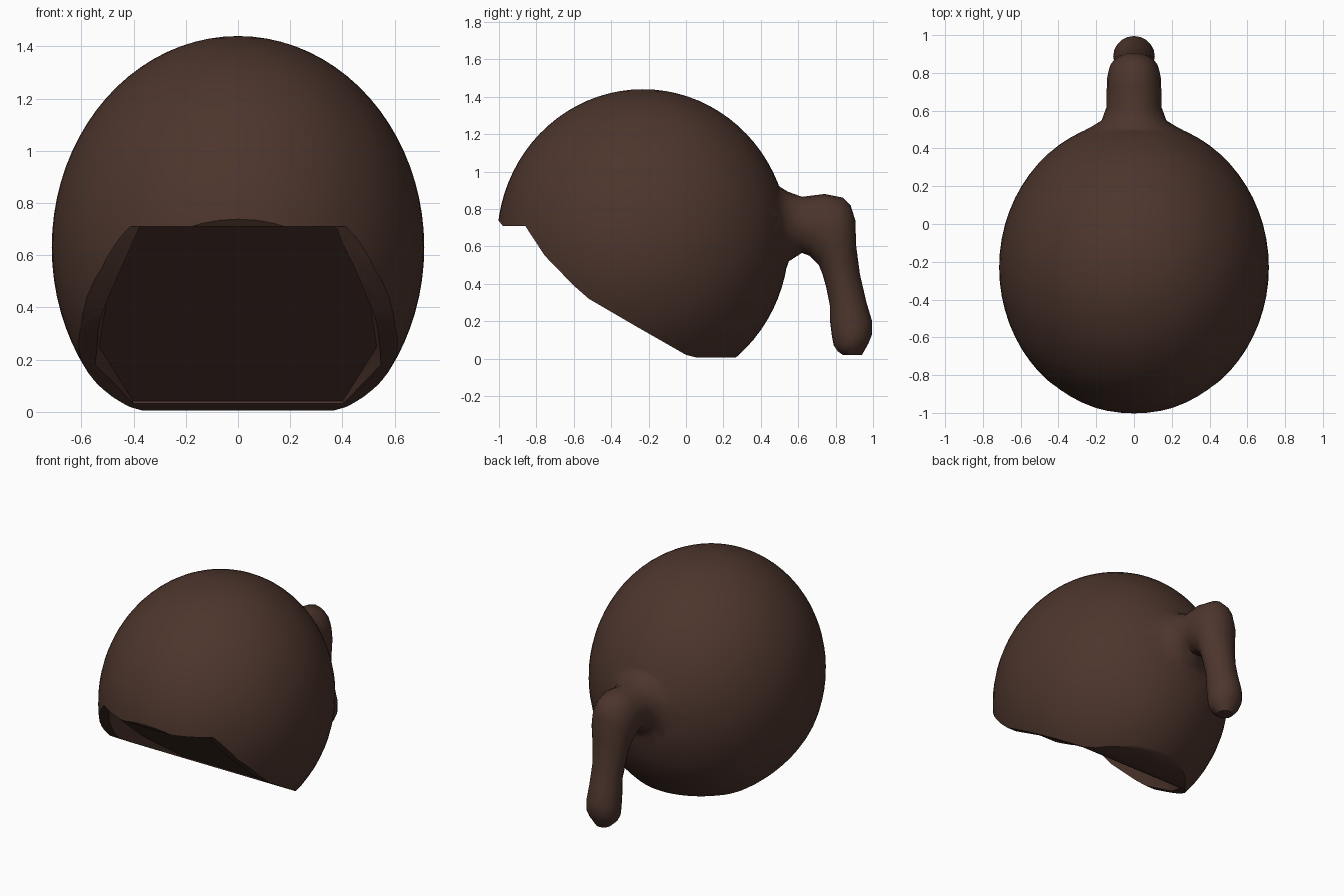
import bpy, bmesh, math

if "Cube" in bpy.data.objects:
    bpy.data.objects.remove(bpy.data.objects["Cube"])

brown = bpy.data.materials.new("dark_brown")
brown.diffuse_color = (0.074, 0.036, 0.026, 1)
brown.use_nodes = True
brown.node_tree.nodes["Principled BSDF"].inputs["Base Color"].default_value = brown.diffuse_color


def make_object(name, bm):
    bmesh.ops.recalc_face_normals(bm, faces=bm.faces[:])
    mesh = bpy.data.meshes.new(name)
    bm.to_mesh(mesh)
    bm.free()
    obj = bpy.data.objects.new(name, mesh)
    bpy.context.collection.objects.link(obj)
    mesh.materials.append(brown)
    return obj


def activate(obj):
    bpy.ops.object.select_all(action='DESELECT')
    obj.select_set(True)
    bpy.context.view_layer.objects.active = obj


def combine(target, other, operation):
    other.hide_render = True
    mod = target.modifiers.new("combine", 'BOOLEAN')
    mod.operation = operation
    mod.solver = 'EXACT'
    mod.object = other
    activate(target)
    bpy.ops.object.modifier_apply(modifier=mod.name)
    bpy.data.objects.remove(other)


def loft(name, loops):
    """Closed skin through equal-length loops of points."""
    bm = bmesh.new()
    rows = [[bm.verts.new(p) for p in loop] for loop in loops]
    count = len(rows[0])
    for a, b in zip(rows, rows[1:]):
        for k in range(count):
            n = (k + 1) % count
            bm.faces.new((a[k], a[n], b[n], b[k]))
    bm.faces.new(rows[0])
    bm.faces.new(rows[-1])
    return make_object(name, bm)


# Rounded hair cap
bm = bmesh.new()
bmesh.ops.create_uvsphere(bm, u_segments=64, v_segments=40, radius=1)
for v in bm.verts:
    v.co = (v.co.x * 0.714, v.co.y * 0.78 - 0.23, v.co.z * 0.81 + 0.63)
cap = make_object("hair_cap", bm)

# Face opening and flat bottom: a side profile extruded across x
profile = [(-1.3, 0.80), (-1.02, 0.76), (-0.98, 0.71), (-0.86, 0.71), (-0.755, 0.55),
           (-0.6, 0.39), (-0.52, 0.32), (-0.28, 0.18), (0.0, 0.02), (0.06, 0.005),
           (0.27, 0.005), (0.34, 0.03), (0.7, 0.03), (0.7, -0.5), (-1.3, -0.5)]
cutter = loft("opening_cutter", [[(x, y, z) for y, z in profile] for x in (-1, 1)])
combine(cap, cutter, 'DIFFERENCE')

# Flat recess that leaves a lower rim along each side: (y, rim z, half width)
sections = [(-0.865, 0.70, 0.38), (-0.755, 0.55, 0.46), (-0.6, 0.39, 0.53),
            (-0.52, 0.32, 0.55), (-0.28, 0.18, 0.56), (-0.02, 0.02, 0.41)]
loops = []
for y, z, w in sections:
    top = 0.025 - y * 0.80
    inner = w - 0.4 * (top - z)
    loops.append([(-w, y, z - 0.05), (w, y, z - 0.05), (inner, y, top), (-inner, y, top)])
combine(cap, loft("recess_cutter", loops), 'DIFFERENCE')

# Ponytail: rings given by outer point (y, z), inner point (y, z) and half width
rings = [((0.39, 1.06), (0.42, 0.32), 0.38),
         ((0.455, 0.99), (0.485, 0.38), 0.31),
         ((0.50, 0.92), (0.525, 0.45), 0.23),
         ((0.545, 0.892), (0.55, 0.52), 0.172),
         ((0.62, 0.865), (0.62, 0.565), 0.145),
         ((0.74, 0.88), (0.66, 0.55), 0.145),
         ((0.84, 0.86), (0.71, 0.50), 0.142),
         ((0.88, 0.82), (0.72, 0.475), 0.137),
         ((0.905, 0.74), (0.73, 0.45), 0.13),
         ((0.91, 0.60), (0.75, 0.38), 0.115),
         ((0.93, 0.45), (0.77, 0.28), 0.10),
         ((0.965, 0.30), (0.77, 0.20), 0.105),
         ((0.995, 0.20), (0.78, 0.12), 0.11),
         ((0.995, 0.13), (0.79, 0.07), 0.108),
         ((0.975, 0.08), (0.81, 0.04), 0.09),
         ((0.94, 0.018), (0.84, 0.018), 0.05)]
SIDES = 20
loops = []
for (oy, oz), (iy, iz), w in rings:
    loop = []
    for k in range(SIDES):
        a = 2 * math.pi * k / SIDES
        t = 0.5 + 0.5 * math.cos(a)
        loop.append((w * math.sin(a), iy + (oy - iy) * t, iz + (oz - iz) * t))
    loops.append(loop)
combine(cap, loft("ponytail", loops), 'UNION')

cap.name = "hair_cap_with_ponytail"
activate(cap)
bpy.ops.object.shade_smooth_by_angle(angle=math.radians(40))
